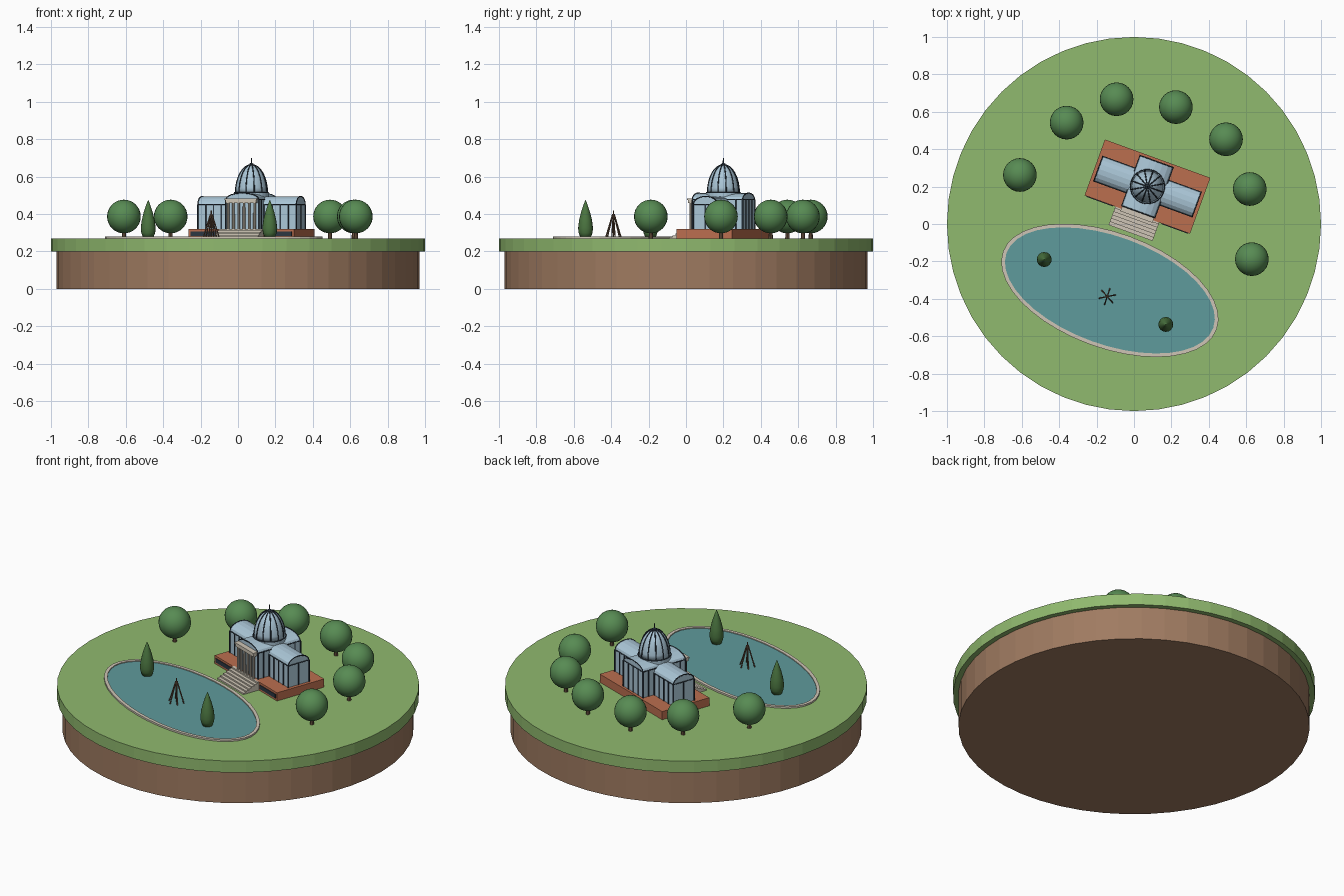
import bpy, bmesh, math
from math import sin, cos, pi, radians
from mathutils import Matrix, Vector

cube = bpy.data.objects.get("Cube")
if cube:
    bpy.data.objects.remove(cube)


def material(name, r, g, b):
    lin = [(c / 255) ** 2.2 for c in (r, g, b)] + [1]
    m = bpy.data.materials.new(name)
    m.use_nodes = True
    m.diffuse_color = lin
    m.node_tree.nodes["Principled BSDF"].inputs["Base Color"].default_value = lin
    return m


GRASS = material("grass green", 143, 184, 110)
SOIL = material("soil brown", 158, 122, 97)
WATER = material("pond teal", 95, 153, 155)
STONE = material("pale stone", 205, 196, 180)
BRICK = material("brick red", 186, 110, 80)
GLASS = material("glass blue", 170, 198, 215)
IRON = material("dark iron", 48, 58, 68)
LEAF = material("leaf green", 88, 138, 84)
CYPRESS = material("cypress green", 76, 116, 66)
WOOD = material("wood brown", 112, 88, 70)

HOUSE = Matrix.Translation((0.072, 0.2, 0)) @ Matrix.Rotation(radians(-20), 4, "Z")
POND = Matrix.Translation((-0.129, -0.355, 0)) @ Matrix.Rotation(radians(-20), 4, "Z")
TURN = Matrix.Rotation(pi / 2, 4, "Z")
GROUND = 0.27
FLOOR = 0.32


def finish(bm, name, mat, matrix=Matrix(), smooth=False):
    bmesh.ops.recalc_face_normals(bm, faces=bm.faces)
    for f in bm.faces:
        f.smooth = smooth
    me = bpy.data.meshes.new(name)
    bm.to_mesh(me)
    bm.free()
    me.materials.append(mat)
    ob = bpy.data.objects.new(name, me)
    ob.matrix_world = matrix
    bpy.context.collection.objects.link(ob)
    return ob


def boxes(name, mat, items, matrix=HOUSE):
    """Several boxes in one object, each given as (centre, size)."""
    bm = bmesh.new()
    for centre, size in items:
        bmesh.ops.create_cube(bm, size=1, matrix=Matrix.Translation(centre) @ Matrix.Diagonal((*size, 1)))
    finish(bm, name, mat, matrix)


def lathe(name, mat, profile, n, matrix=Matrix(), smooth=False, stretch=1):
    """Turn (radius, height) points round z; stretch scales the y direction."""
    bm = bmesh.new()
    rings = [[bm.verts.new((r * cos(2 * pi * i / n), r * stretch * sin(2 * pi * i / n), z))
              for i in range(n)] for r, z in profile]
    for a, b in zip(rings, rings[1:]):
        for i in range(n):
            j = (i + 1) % n
            bm.faces.new((a[i], a[j], b[j], b[i]))
    bm.faces.new(rings[0])
    bm.faces.new(rings[-1])
    bmesh.ops.remove_doubles(bm, verts=bm.verts, dist=1e-5)
    return finish(bm, name, mat, matrix, smooth)


def rods(name, mat, paths, radius, matrix=HOUSE):
    """Thin round bars along point paths."""
    cu = bpy.data.curves.new(name, "CURVE")
    cu.dimensions = "3D"
    cu.bevel_depth = radius
    cu.bevel_resolution = 1
    cu.use_fill_caps = True
    for path in paths:
        sp = cu.splines.new("POLY")
        sp.points.add(len(path) - 1)
        for p, co in zip(sp.points, path):
            p.co = (*co, 1)
    cu.materials.append(mat)
    ob = bpy.data.objects.new(name, cu)
    ob.matrix_world = matrix
    bpy.context.collection.objects.link(ob)


# Island
lathe("soil_base", SOIL, [(0.97, 0), (0.97, 0.2)], 48)
lathe("grass_disc", GRASS, [(1, 0.2), (1, GROUND)], 48)

# Pond: water and raised stone rim
lathe("pond_water", WATER, [(0.592, GROUND - 0.01), (0.592, GROUND + 0.005)], 40, POND, stretch=0.5)
bm = bmesh.new()
N = 40
loops = []
for a, b, z in ((0.608, 0.308, GROUND - 0.01), (0.608, 0.308, 0.28), (0.588, 0.288, 0.28), (0.588, 0.288, GROUND - 0.01)):
    loops.append([bm.verts.new((a * cos(2 * pi * i / N), b * sin(2 * pi * i / N), z)) for i in range(N)])
for k in range(4):
    p, q = loops[k], loops[(k + 1) % 4]
    for i in range(N):
        bm.faces.new((p[i], p[(i + 1) % N], q[(i + 1) % N], q[i]))
finish(bm, "pond_rim", STONE, POND)

# Leaning poles in the pond
poles = [[(0.045 * cos(t), 0.045 * sin(t), GROUND), (0.004 * cos(t), 0.004 * sin(t), 0.4)]
         for t in [2 * pi * i / 6 + 0.2 for i in range(6)]]
poles.append([(0, 0, GROUND), (0, 0, 0.418)])
rods("pond_poles", WOOD, poles, 0.0035, Matrix.Translation((-0.143, -0.388, 0)))

# Cypresses
for i, (x, y) in enumerate([(-0.48, -0.19), (0.17, -0.537)]):
    lathe(f"cypress_{i + 1}", CYPRESS,
          [(0.027, 0.273), (0.037, 0.3), (0.04, 0.325), (0.035, 0.365), (0.024, 0.41), (0.01, 0.452), (0.001, 0.475)],
          16, Matrix.Translation((x, y, 0)), True)

# Round trees behind the house
trees = [(-0.61, 0.262), (-0.36, 0.542), (-0.093, 0.667), (0.224, 0.625), (0.492, 0.453), (0.619, 0.187), (0.63, -0.188)]
for i, (x, y) in enumerate(trees):
    at = Matrix.Translation((x, y, 0))
    lathe(f"tree_trunk_{i + 1}", WOOD, [(0.012, GROUND - 0.01), (0.009, 0.33)], 8, at)
    bm = bmesh.new()
    bmesh.ops.create_uvsphere(bm, u_segments=24, v_segments=16, radius=0.09)
    finish(bm, f"tree_crown_{i + 1}", LEAF, at @ Matrix.Translation((0, 0, 0.387)), True)

# Brick podium with dark front panels, and stone steps
boxes("podium", BRICK, [((0, 0, 0.29), (0.6, 0.318, 0.06))])
boxes("podium_panels", IRON, [((s * 0.213, -0.16, 0.295), (0.15, 0.006, 0.024)) for s in (-1, 1)])
STEPS = 6
boxes("steps", STONE, [((0, -0.15 - 0.0095 * (k + 1), (GROUND + FLOOR - k * 0.0083) / 2),
                        (0.25, 0.019 * (k + 1), FLOOR - GROUND - k * 0.0083)) for k in range(STEPS)])


def arch(hw, eave, ridge, y, n=8):
    return [(hw * cos(pi * i / n), y, eave + (ridge - eave) * sin(pi * i / n)) for i in range(n + 1)]


def glass_hall(name, hw, hl, eave, ridge, matrix):
    """Vaulted glass hall along y with iron eaves and end arches."""
    bm = bmesh.new()
    outline = [(-hw, -hl, FLOOR), (hw, -hl, FLOOR)] + arch(hw, eave, ridge, -hl)
    face = bm.faces.new([bm.verts.new(p) for p in outline])
    out = bmesh.ops.extrude_face_region(bm, geom=[face])
    bmesh.ops.translate(bm, vec=(0, 2 * hl, 0), verts=[v for v in out["geom"] if isinstance(v, bmesh.types.BMVert)])
    finish(bm, name, GLASS, matrix)
    bars = [arch(hw, eave, ridge, s * hl) for s in (-1, 1)]
    bars += [[(s * hw, -hl, eave), (s * hw, hl, eave)] for s in (-1, 1)]
    bars += [[(-hw, s * hl, eave), (hw, s * hl, eave)] for s in (-1, 1)]
    rods(name + "_frame", IRON, bars, 0.003, matrix)


# Long wings and the crossing hall
WING_W, WING_L, WING_E = 0.07, 0.28, 0.452
HALL_W, HALL_L, HALL_E = 0.094, 0.143, 0.478
glass_hall("wings", WING_W, WING_L, WING_E, 0.495, HOUSE @ TURN)
glass_hall("crossing_hall", HALL_W, HALL_L, HALL_E, 0.513, HOUSE)

# Iron wall posts
posts = [(sx * (0.1 + 0.045 * k), sy * WING_W, WING_E) for sx in (-1, 1) for sy in (-1, 1) for k in range(5)]
posts += [(sx * HALL_W, sy * HALL_L, HALL_E) for sx in (-1, 1) for sy in (-1, 1)]
posts += [(sx * HALL_W, sy * 0.105, HALL_E) for sx in (-1, 1) for sy in (-1, 1)]
posts += [(x, HALL_L, HALL_E) for x in (-0.047, 0, 0.047)]
posts += [(sx * WING_L, 0, WING_E) for sx in (-1, 1)]
boxes("wall_posts", IRON, [((x, y, (FLOOR + top) / 2), (0.007, 0.007, top - FLOOR)) for x, y, top in posts])

# Stone portico
bm = bmesh.new()
for i in range(6):
    bmesh.ops.create_cone(bm, cap_ends=True, segments=10, radius1=0.0075, radius2=0.0065, depth=0.145,
                          matrix=Matrix.Translation((-0.075 + 0.03 * i, -0.158, FLOOR + 0.0725)))
finish(bm, "portico_columns", STONE, HOUSE)
boxes("portico_beam", STONE, [((0, -0.152, 0.468), (0.172, 0.034, 0.018)), ((0, -0.152, 0.48), (0.182, 0.042, 0.008))])

# Drum, ribbed dome and finial
lathe("dome_drum", GLASS, [(0.093, 0.45), (0.093, 0.515)], 24, HOUSE)
DOME_R, DOME_Z, DOME_H = 0.086, 0.512, 0.152


def meridian(r, h, n=8):
    return [(r * cos(pi / 2 * i / n), DOME_Z + h * sin(pi / 2 * i / n)) for i in range(n)] + [(0.002, DOME_Z + h)]


lathe("dome", GLASS, meridian(DOME_R, DOME_H), 24, HOUSE, True)
ribs = [[(r * cos(t), r * sin(t), z) for r, z in meridian(DOME_R + 0.001, DOME_H + 0.001)]
        for t in [2 * pi * i / 12 for i in range(12)]]
ribs.append([(0.091 * cos(2 * pi * i / 24), 0.091 * sin(2 * pi * i / 24), DOME_Z + 0.002) for i in range(25)])
rods("dome_ribs", IRON, ribs, 0.0032)
lathe("finial", IRON, [(0.014, 0.658), (0.012, 0.668), (0.004, 0.674), (0.003, 0.7)], 10, HOUSE)
